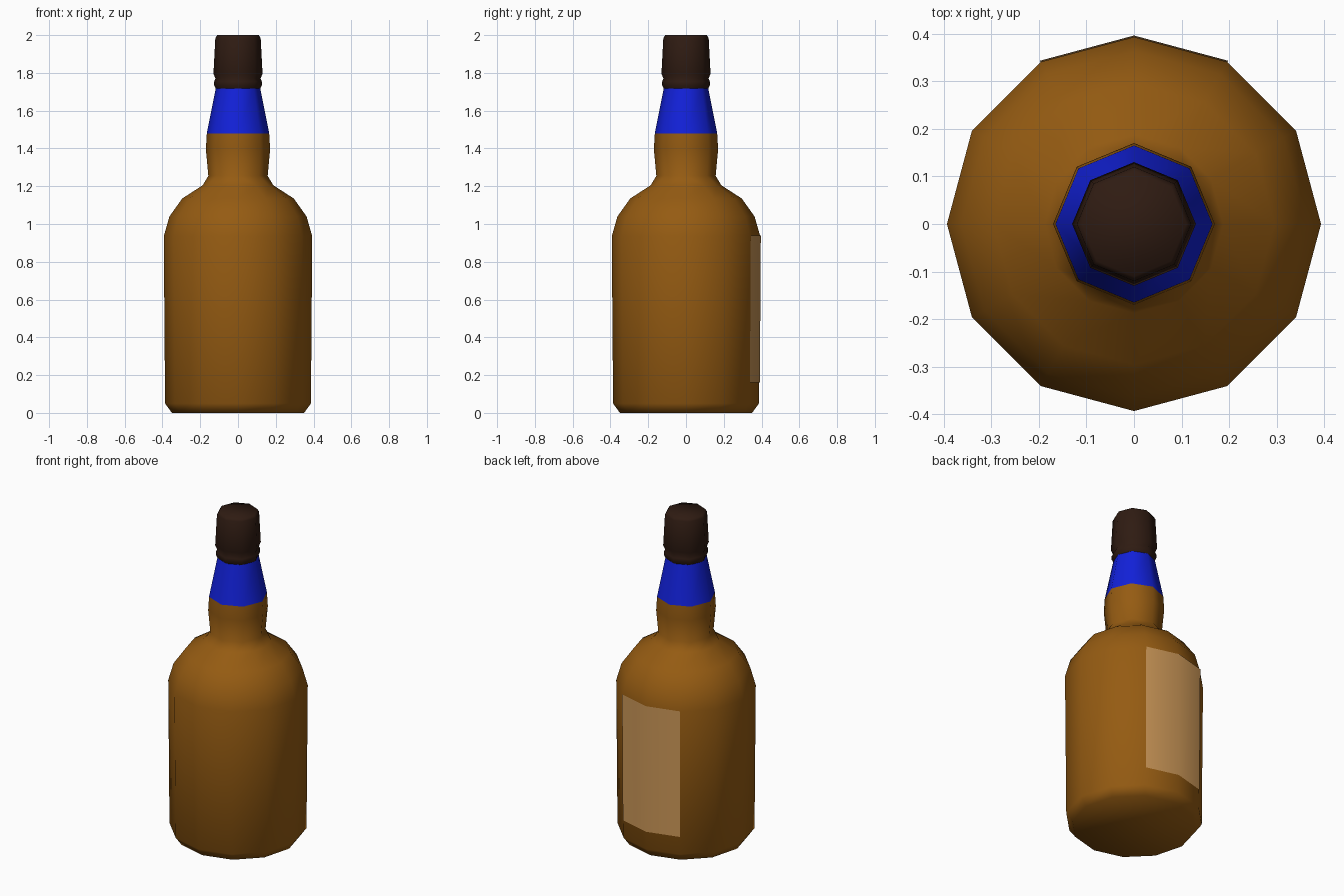
import bpy, bmesh
from math import cos, sin, radians, pi

if "Cube" in bpy.data.objects:
    bpy.data.objects.remove(bpy.data.objects["Cube"])


def material(name, rgb):
    m = bpy.data.materials.new(name)
    m.diffuse_color = (*rgb, 1)
    m.use_nodes = True
    m.node_tree.nodes["Principled BSDF"].inputs["Base Color"].default_value = m.diffuse_color
    return m


def ring(bm, r, z, n):
    return [bm.verts.new((r * cos(2 * pi * i / n), r * sin(2 * pi * i / n), z)) for i in range(n)]


def loft(bm, profile, n):
    """Stack n-sided rings along a (radius, z) profile; return first and last ring."""
    rings = [ring(bm, r, z, n) for r, z in profile]
    for a, b in zip(rings, rings[1:]):
        for i in range(n):
            j = (i + 1) % n
            bm.faces.new((a[i], a[j], b[j], b[i]))
    return rings[0], rings[-1]


def loop_edges(bm, verts):
    return [bm.edges.get((verts[i - 1], verts[i])) for i in range(len(verts))]


def finish(bm, name, mat, recalc=True):
    if recalc:
        bmesh.ops.recalc_face_normals(bm, faces=bm.faces)
    me = bpy.data.meshes.new(name)
    bm.to_mesh(me)
    bm.free()
    me.materials.append(mat)
    ob = bpy.data.objects.new(name, me)
    bpy.context.collection.objects.link(ob)
    bpy.ops.object.select_all(action='DESELECT')
    ob.select_set(True)
    bpy.context.view_layer.objects.active = ob
    bpy.ops.object.shade_smooth_by_angle(angle=radians(62))
    return ob


amber = material("amber_glass", (0.30, 0.105, 0.006))
blue = material("blue_foil", (0.006, 0.015, 0.70))
dark = material("dark_cap", (0.028, 0.011, 0.006))
paper = material("label_paper", (0.62, 0.32, 0.10))

# Bottle: 12-sided body bridged into an 8-sided neck
bm = bmesh.new()
base, shoulder = loft(bm, [(0.35, 0), (0.386, 0.05), (0.393, 0.935), (0.363, 1.04),
                           (0.295, 1.135), (0.187, 1.205)], 12)
neck, _ = loft(bm, [(0.157, 1.255), (0.17, 1.395), (0.165, 1.48)], 8)
bm.faces.new(base[::-1])
bmesh.ops.bridge_loops(bm, edges=loop_edges(bm, shoulder) + loop_edges(bm, neck))
finish(bm, "bottle", amber)

# Foil collar around the upper neck
bm = bmesh.new()
loft(bm, [(0.165, 1.48), (0.117, 1.72)], 8)
finish(bm, "neck_collar", blue, recalc=False)

# Cap with a ridge at its lower edge
bm = bmesh.new()
low, top = loft(bm, [(0.117, 1.715), (0.126, 1.735), (0.126, 1.755), (0.119, 1.77),
                     (0.13, 1.795), (0.12, 1.985), (0.11, 2.0)], 8)
bm.faces.new(low[::-1])
bm.faces.new(top)
finish(bm, "cap", dark)

# Paper label wrapping two facets at the back
bm = bmesh.new()
cols = [[bm.verts.new((r * cos(radians(a)), r * sin(radians(a)), z))
         for r, z in ((0.391, 0.16), (0.396, 0.94))] for a in (60, 90, 120)]
for a, b in zip(cols, cols[1:]):
    bm.faces.new((a[0], b[0], b[1], a[1]))
finish(bm, "label", paper, recalc=False)
